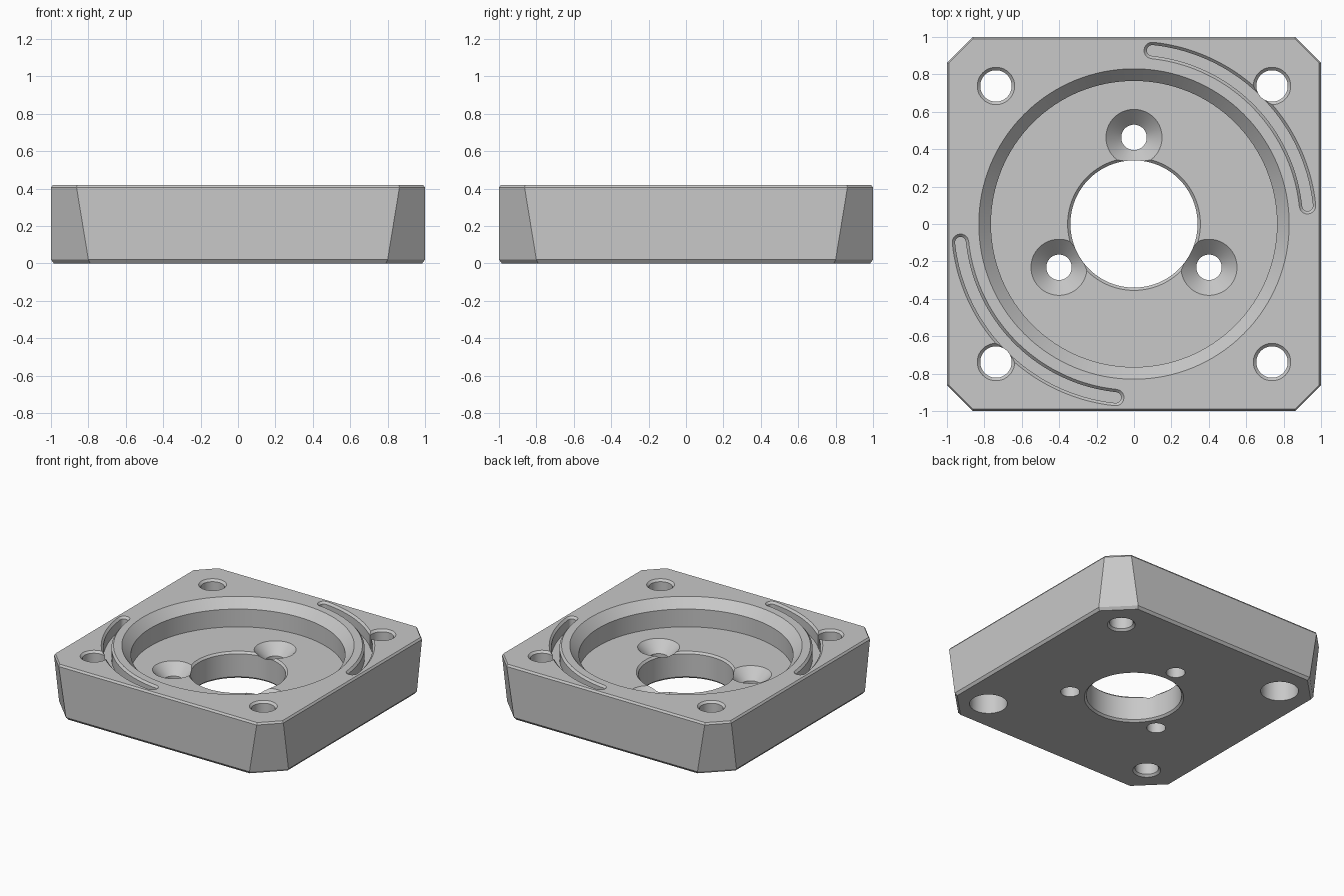
import bpy
import bmesh
from math import sin, cos, pi, radians, sqrt

TOP, FLOOR = 0.42, 0.21

default = bpy.data.objects.get("Cube")
if default:
    bpy.data.objects.remove(default, do_unlink=True)

metal = bpy.data.materials.new("light grey metal")
metal.use_nodes = True
grey = (0.58, 0.58, 0.58, 1)
metal.diffuse_color = grey
metal.node_tree.nodes["Principled BSDF"].inputs["Base Color"].default_value = grey


def loft(name, sections):
    """Solid through stacked outlines: a list of (z, outline points)."""
    bm = bmesh.new()
    rings = [[bm.verts.new((x, y, z)) for x, y in pts] for z, pts in sections]
    n = len(rings[0])
    for low, high in zip(rings, rings[1:]):
        for i in range(n):
            j = (i + 1) % n
            bm.faces.new((low[i], low[j], high[j], high[i]))
    bm.faces.new(rings[0])
    bm.faces.new(rings[-1])
    bmesh.ops.recalc_face_normals(bm, faces=bm.faces)
    mesh = bpy.data.meshes.new(name)
    bm.to_mesh(mesh)
    bm.free()
    mesh.materials.append(metal)
    obj = bpy.data.objects.new(name, mesh)
    bpy.context.collection.objects.link(obj)
    return obj


def octagon(half, corner_sum):
    """Square with cut corners, where x + y = corner_sum on each cut."""
    c = corner_sum - half
    return [(half, -c), (half, c), (c, half), (-c, half),
            (-half, c), (-half, -c), (-c, -half), (c, -half)]


def turned(name, profile, x=0, y=0, sides=64):
    """Round cutter from a (z, radius) profile."""
    angles = [2 * pi * i / sides for i in range(sides)]
    return loft(name, [(z, [(x + r * cos(a), y + r * sin(a)) for a in angles])
                       for z, r in profile])


def arc_slot(radius, half_width, start, end, steps=40, cap=10):
    """Outline of a curved slot with round ends."""
    def at(a, r):
        return (r * cos(a), r * sin(a))

    def cap_points(a, first):
        cx, cy = at(a, radius)
        return [(cx + half_width * cos(first + pi * k / cap),
                 cy + half_width * sin(first + pi * k / cap)) for k in range(1, cap)]

    angles = [start + (end - start) * i / steps for i in range(steps + 1)]
    outer = [at(a, radius + half_width) for a in angles]
    inner = [at(a, radius - half_width) for a in reversed(angles)]
    return outer + cap_points(end, end) + inner + cap_points(start, start + pi)


# Block with small edge bevels and tapered corner cuts
inset = 0.015
body = loft("mounting_block", [
    (0, octagon(1 - inset, 1.797 - inset * sqrt(2))),
    (0.02, octagon(1, 1.80)),
    (TOP - inset, octagon(1, 1.863)),
    (TOP, octagon(1 - inset * 0.7, 1.865 - inset))])

cutters = []

# Round pocket with a wide chamfered rim
cutters.append(turned("pocket_cutter", [
    (FLOOR, 0.765), (TOP - 0.07, 0.765), (TOP + 0.07, 0.895)], sides=128))

# Central bore, chamfered at both ends
cutters.append(turned("bore_cutter", [
    (-0.02, 0.375), (0.015, 0.34), (FLOOR - 0.015, 0.34), (FLOOR + 0.02, 0.375)],
    sides=96))

# Three countersunk screw holes
for i in range(3):
    a = radians(90 + 120 * i)
    cutters.append(turned("screw_hole_cutter", [
        (-0.05, 0.068), (FLOOR - 0.082, 0.068), (FLOOR + 0.05, 0.20)],
        0.463 * cos(a), 0.463 * sin(a)))

# Corner holes: one diagonal plain, the other counterbored from below
for sx in (-1, 1):
    for sy in (-1, 1):
        rim = [(TOP - 0.016, 0.084), (TOP + 0.02, 0.12)]
        if sx == sy:
            foot = [(-0.02, 0.12), (0.016, 0.084)]
        else:
            foot = [(-0.05, 0.135), (0.22, 0.135), (0.221, 0.084)]
        cutters.append(turned("corner_hole_cutter", foot + rim, 0.738 * sx, 0.738 * sy))

# Curved grooves through the two plain corner holes
for turn in (0, pi):
    start, end = turn + radians(6), turn + radians(84)
    cutters.append(loft("groove_cutter", [
        (z, arc_slot(0.933, w, start, end))
        for z, w in ((TOP - 0.1, 0.029), (TOP - 0.016, 0.029), (TOP + 0.02, 0.063))]))

# Cut everything out, then drop the cutters
bpy.context.view_layer.objects.active = body
for cutter in cutters:
    cutter.hide_render = True
    mod = body.modifiers.new("cut", "BOOLEAN")
    mod.operation = "DIFFERENCE"
    mod.solver = "EXACT"
    mod.object = cutter
    bpy.ops.object.modifier_apply(modifier=mod.name)
    bpy.data.objects.remove(cutter, do_unlink=True)

bpy.ops.object.select_all(action="DESELECT")
body.select_set(True)
bpy.ops.object.shade_smooth_by_angle(angle=radians(25))
